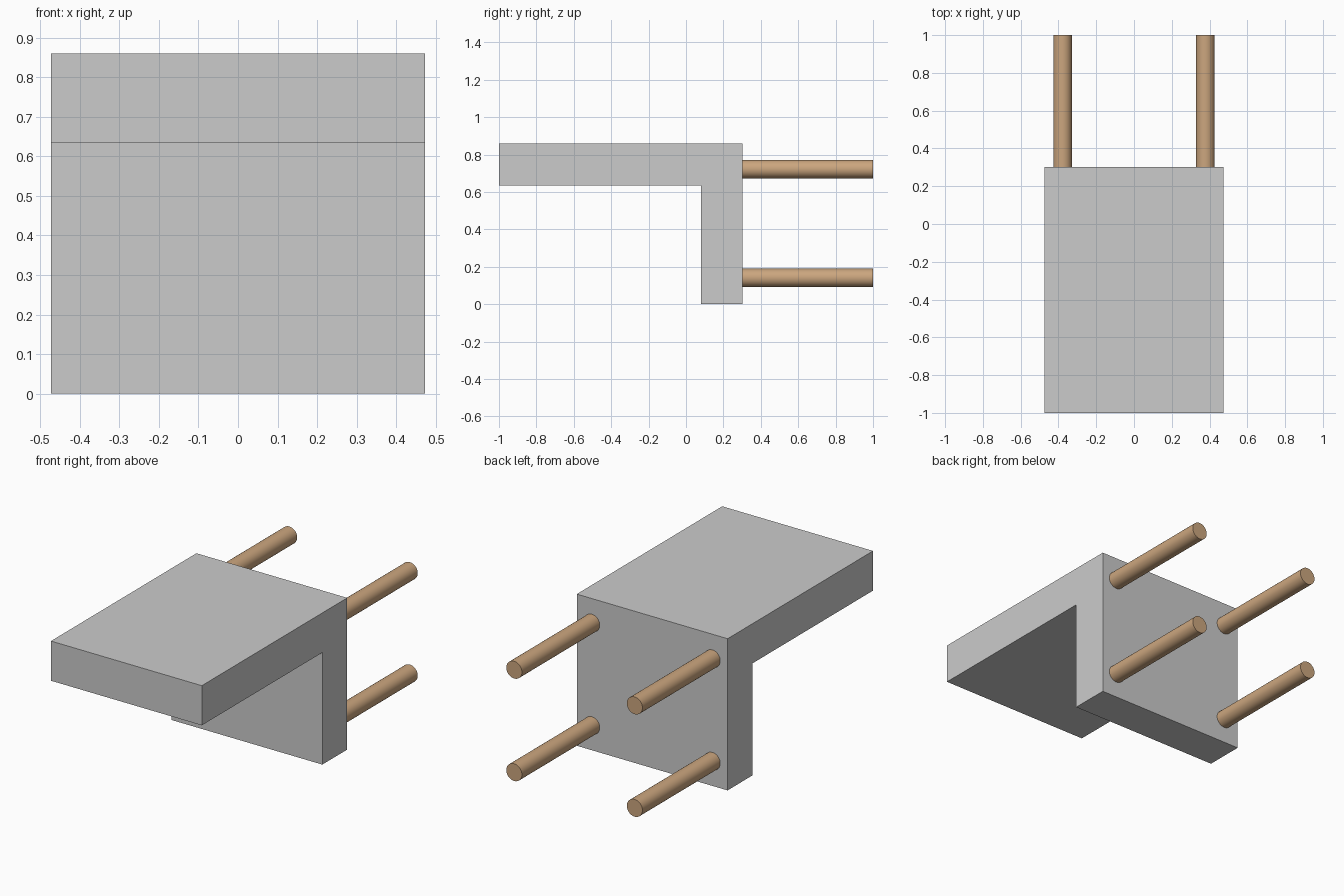
import bpy, bmesh, math

if "Cube" in bpy.data.objects:
    bpy.data.objects.remove(bpy.data.objects["Cube"])

HALF_W = 0.473
BACK_Y = 0.303


def extruded_profile(name, profile, half_width):
    """Solid made by extruding a (y, z) outline along x."""
    bm = bmesh.new()
    face = bm.faces.new([bm.verts.new((-half_width, y, z)) for y, z in profile])
    ext = bmesh.ops.extrude_face_region(bm, geom=[face])
    verts = [v for v in ext["geom"] if isinstance(v, bmesh.types.BMVert)]
    bmesh.ops.translate(bm, verts=verts, vec=(2 * half_width, 0, 0))
    bmesh.ops.recalc_face_normals(bm, faces=bm.faces)
    mesh = bpy.data.meshes.new(name)
    bm.to_mesh(mesh)
    bm.free()
    obj = bpy.data.objects.new(name, mesh)
    bpy.context.collection.objects.link(obj)
    return obj


def rod(name, x, z, material, radius=0.049, y0=BACK_Y, y1=1.0):
    """Round rod running along y."""
    bpy.ops.mesh.primitive_cylinder_add(
        vertices=48, radius=radius, depth=y1 - y0,
        location=(x, (y0 + y1) / 2, z), rotation=(math.pi / 2, 0, 0))
    obj = bpy.context.object
    obj.name = name
    obj.data.materials.append(material)
    bpy.ops.object.shade_smooth_by_angle(angle=math.radians(30))


# L-shaped block: horizontal shelf and vertical back plate in one piece
extruded_profile("angle_block", [
    (-1.0, 0.635), (0.08, 0.635), (0.08, 0.0),
    (BACK_Y, 0.0), (BACK_Y, 0.86), (-1.0, 0.86)], HALF_W)

# Four anchor rods on the back face
tan = bpy.data.materials.new("tan")
tan.diffuse_color = (0.6, 0.38, 0.21, 1)
tan.use_nodes = True
tan.node_tree.nodes["Principled BSDF"].inputs["Base Color"].default_value = tan.diffuse_color
for row, z in (("lower", 0.141), ("upper", 0.722)):
    for side, x in (("left", -0.378), ("right", 0.378)):
        rod(f"{row}_{side}_rod", x, z, tan)
